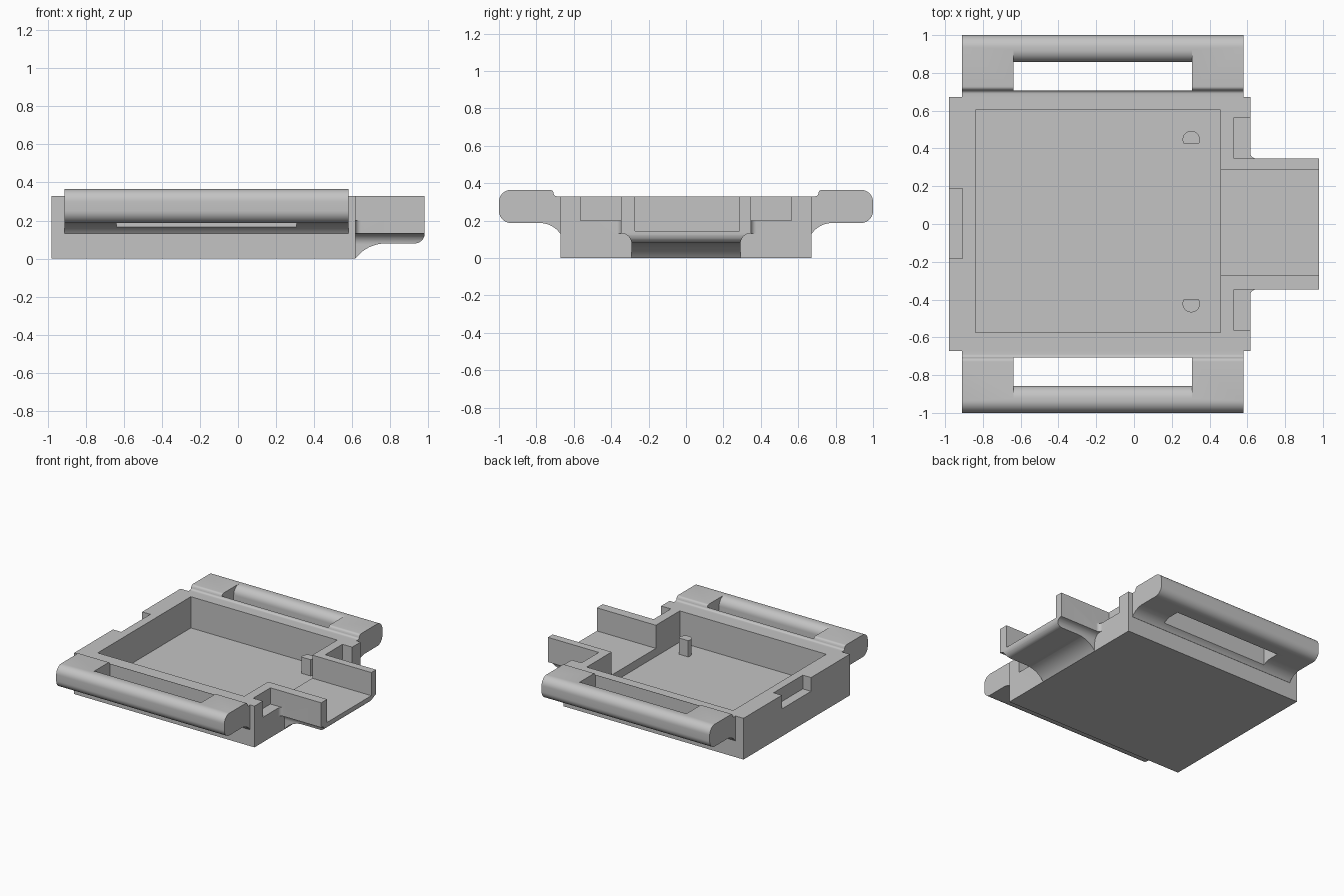
import bpy, bmesh
from math import sin, cos, radians

if "Cube" in bpy.data.objects:
    bpy.data.objects.remove(bpy.data.objects["Cube"], do_unlink=True)

grey = bpy.data.materials.new("plain grey")
grey.use_nodes = True
GREY = (0.55, 0.55, 0.55, 1)
grey.diffuse_color = GREY
grey.node_tree.nodes["Principled BSDF"].inputs["Base Color"].default_value = GREY


def arc(cx, cy, r, start, end, n=10):
    """Points along a circular arc, angles in degrees."""
    angles = [radians(start + (end - start) * i / n) for i in range(n + 1)]
    return [(cx + r * cos(a), cy + r * sin(a)) for a in angles]


def prism(name, profile, axis, lo, hi):
    """Extrude a 2D profile along one axis."""
    place = {"x": lambda a, b, t: (t, a, b),
             "y": lambda a, b, t: (a, t, b),
             "z": lambda a, b, t: (a, b, t)}[axis]
    bm = bmesh.new()
    base = [bm.verts.new(place(a, b, lo)) for a, b in profile]
    top = [bm.verts.new(place(a, b, hi)) for a, b in profile]
    bm.faces.new(base)
    bm.faces.new(top)
    for i in range(len(base)):
        j = (i + 1) % len(base)
        bm.faces.new((base[i], base[j], top[j], top[i]))
    bmesh.ops.recalc_face_normals(bm, faces=bm.faces)
    mesh = bpy.data.meshes.new(name)
    bm.to_mesh(mesh)
    bm.free()
    mesh.materials.append(grey)
    obj = bpy.data.objects.new(name, mesh)
    bpy.context.collection.objects.link(obj)
    return obj


def box(name, x, y, z):
    return prism(name, [(x[0], y[0]), (x[1], y[0]), (x[1], y[1]), (x[0], y[1])], "z", *z)


def activate(obj):
    bpy.ops.object.select_all(action="DESELECT")
    obj.select_set(True)
    bpy.context.view_layer.objects.active = obj


def combine(target, tool, operation="DIFFERENCE"):
    """Apply a boolean and discard the tool object."""
    activate(target)
    mod = target.modifiers.new("boolean", "BOOLEAN")
    mod.operation, mod.solver, mod.object = operation, "EXACT", tool
    bpy.ops.object.modifier_apply(modifier=mod.name)
    bpy.data.objects.remove(tool, do_unlink=True)


def smooth(obj):
    activate(obj)
    bpy.ops.object.shade_smooth_by_angle(angle=radians(30))


RIM = 0.33
FLOOR = 0.08
RIGHT = 0.616
SIDE = 0.672
TONGUE = 0.347

# Tray block with the tongue joined to its +x side
tray = box("tray", (-0.98, RIGHT), (-SIDE, SIDE), (0, RIM))
tongue_side = ([(0.5, RIM), (0.5, 0), (RIGHT, 0)]
               + arc(0.776, -0.12, 0.2, 143, 90)
               + arc(0.928, 0.132, 0.052, -90, 0) + [(0.98, RIM)])
combine(tray, prism("tongue", tongue_side, "y", -TONGUE, TONGUE), "UNION")

# Coves under the tongue edges, corner fillets and open corner pockets
for s in (-1, 1):
    cove = [(0.5, -0.1), (0.291, -0.1)] + arc(TONGUE, 0.076, 0.056, 180, 90) + [(0.5, 0.132)]
    combine(tray, prism("cove", [(s * u, v) for u, v in cove], "x", RIGHT, 1.2))
    fillet = [(0.6, 0.33), (0.646, 0.33)] + arc(0.646, 0.377, 0.03, -90, -180) + [(0.6, 0.377)]
    combine(tray, prism("fillet", [(x, s * y) for x, y in fillet], "z", 0.132, 0.2), "UNION")
    y = sorted((s * TONGUE, s * 0.565))
    combine(tray, box("pocket", (0.53, 0.7), y, (0.2, 0.5)))

# Main recess, channel through the tongue and notch in the opposite wall
combine(tray, box("recess", (-0.84, 0.457), (-0.574, 0.603), (FLOOR, 0.5)))
combine(tray, box("channel", (0.4, 1.2), (-0.272, 0.287), (0.145, 0.5)))
combine(tray, box("notch", (-1.2, -0.907), (-0.182, 0.187), (0.22, 0.5)))
smooth(tray)

# Handles with a slot whose outer lip is rounded
handle_profile = ([(SIDE, RIM), (SIDE, 0.132)]
                  + arc(0.78, 0.057, 0.13, 145, 90)
                  + arc(0.935, 0.252, 0.065, -90, 0)
                  + arc(0.935, 0.3, 0.065, 0, 90)
                  + arc(0.728, 0.345, 0.02, 90, 170, 6)
                  + arc(0.69, 0.348, 0.018, 0, -90, 6))
slot_profile = ([(0.708, 0.0), (0.857, 0.0)]
                + arc(0.922, 0.3, 0.065, 180, 90) + [(0.922, 0.5), (0.708, 0.5)])
for s, name in ((-1, "front_handle"), (1, "back_handle")):
    handle = prism(name, [(s * u, v) for u, v in handle_profile], "x", -0.91, 0.579)
    combine(handle, prism("slot", [(s * u, v) for u, v in slot_profile], "x", -0.638, 0.307))
    smooth(handle)

# D-shaped posts standing on the recess floor
for flat, s, name in ((0.425, 1, "back_post"), (-0.4, -1, "front_post")):
    outline = [(x, flat + s * (y + 0.022)) for x, y in arc(0.303, 0, 0.046, -28, 208, 20)]
    smooth(prism(name, outline, "z", FLOOR, 0.21))
